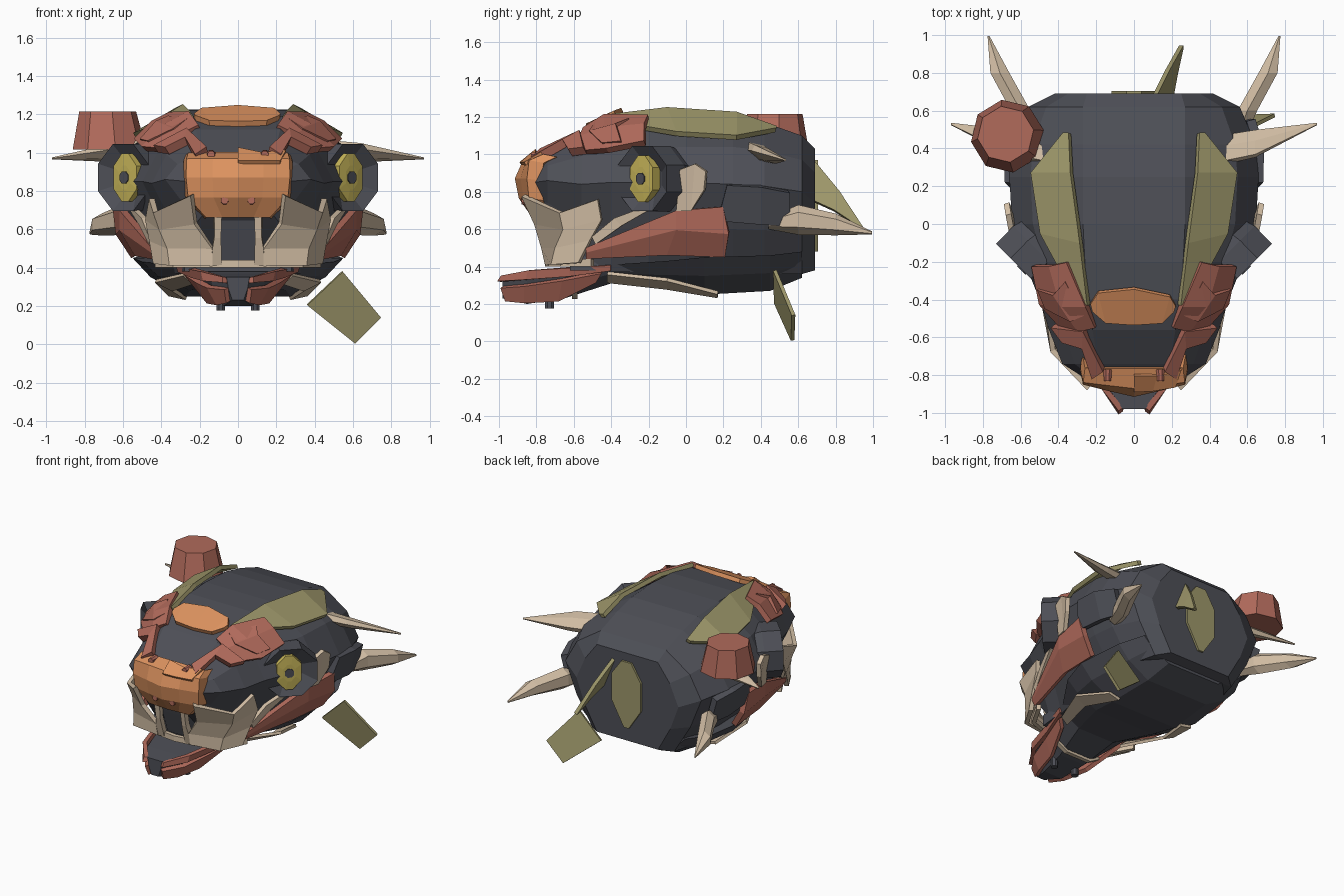
import bpy, bmesh, math
from mathutils import Vector


def material(name, rgb):
    m = bpy.data.materials.new(name)
    m.diffuse_color = (*rgb, 1)
    return m


SLATE = material("slate", (0.075, 0.078, 0.094))
RED = material("brick_red", (0.44, 0.145, 0.105))
ORANGE = material("orange", (0.72, 0.29, 0.115))
OLIVE = material("olive", (0.34, 0.31, 0.145))
BONE = material("bone", (0.64, 0.51, 0.37))
YELLOW = material("yellow", (0.57, 0.46, 0.10))


def grid(name, rows, mat, thick=0.0, closed=False, mirror=False):
    """Skin rows of points; closed rows become a capped loft, open rows a plate."""
    bm = bmesh.new()
    for s in ((1, -1) if mirror else (1,)):
        vs = [[bm.verts.new((p[0] * s, p[1], p[2])) for p in r] for r in rows]
        n = len(rows[0])
        for a, b in zip(vs, vs[1:]):
            for i in range(n if closed else n - 1):
                j = (i + 1) % n
                bm.faces.new((a[i], a[j], b[j], b[i]))
        if closed:
            bm.faces.new(vs[0])
            bm.faces.new(vs[-1])
    bmesh.ops.remove_doubles(bm, verts=bm.verts, dist=0.0005)
    bmesh.ops.recalc_face_normals(bm, faces=bm.faces)
    me = bpy.data.meshes.new(name)
    bm.to_mesh(me)
    bm.free()
    me.materials.append(mat)
    ob = bpy.data.objects.new(name, me)
    bpy.context.collection.objects.link(ob)
    if thick:
        mod = ob.modifiers.new("thickness", "SOLIDIFY")
        mod.thickness, mod.offset = thick, 0
    return ob


def pair(name, rows, mat, thick=0.03):
    return grid(name, rows, mat, thick, mirror=True)


def full_ring(half):
    """Complete a right-hand half section with its mirror image."""
    return half + [(-x, y, z) for x, y, z in reversed(half)]


# Skull: y, half width, top half width, top, shoulder, widest height, bottom
skull = []
for y, w, wt, top, sh, mid, bot in (
        (-0.81, 0.27, 0.15, 0.94, 0.91, 0.85, 0.70),
        (-0.74, 0.38, 0.19, 1.00, 0.94, 0.86, 0.62),
        (-0.56, 0.45, 0.22, 1.12, 0.99, 0.84, 0.42),
        (-0.40, 0.50, 0.25, 1.19, 1.01, 0.85, 0.37),
        (-0.20, 0.58, 0.26, 1.22, 1.03, 0.85, 0.37),
        (0.00, 0.645, 0.27, 1.225, 1.04, 0.85, 0.37),
        (0.25, 0.66, 0.27, 1.21, 1.04, 0.84, 0.36),
        (0.42, 0.645, 0.27, 1.17, 1.02, 0.83, 0.36),
        (0.62, 0.56, 0.27, 1.10, 0.97, 0.80, 0.36),
        (0.69, 0.42, 0.25, 1.03, 0.90, 0.74, 0.38)):
    low = bot + 0.5 * (mid - bot)
    k = 0.84 if y > -0.3 else 0.76
    skull.append(full_ring([(wt, y, top), (0.83 * w, y, sh), (w, y, mid),
                            (k * w, y, low), (0.6 * w, y, bot)]))
grid("skull", skull, SLATE, closed=True)

# Lower jaw: y, half width, top, bottom
jaw = []
for y, w, top, bot in ((-0.98, 0.06, 0.35, 0.23), (-0.85, 0.15, 0.36, 0.20),
                       (-0.65, 0.21, 0.37, 0.23), (-0.40, 0.30, 0.41, 0.31),
                       (-0.10, 0.50, 0.43, 0.28), (0.10, 0.55, 0.45, 0.25),
                       (0.45, 0.51, 0.46, 0.27), (0.62, 0.43, 0.48, 0.34)):
    jaw.append(full_ring([(w, y, top), (0.83 * w, y, (top + bot) / 2), (0.5 * w, y, bot)]))
grid("lower_jaw", jaw, SLATE, closed=True)

# Muzzle between the cheek plates, with the palate behind
grid("muzzle", [[(-0.12, -0.5, z), (0.12, -0.5, z), (w, y, z), (-w, y, z)]
                for z, w, y in ((0.43, 0.09, -0.70), (0.60, 0.10, -0.75), (0.78, 0.13, -0.80))],
     SLATE, closed=True)
grid("palate", [[(-0.30, -0.4, z), (0.30, -0.4, z), (0.28, -0.62, z), (-0.28, -0.62, z)]
                for z in (0.38, 0.46)], SLATE, closed=True)
pair("muzzle_column", [[(0.085, -0.79, 0.71), (0.09, -0.77, 0.56), (0.085, -0.73, 0.42)],
                       [(0.125, -0.80, 0.72), (0.125, -0.77, 0.56), (0.15, -0.73, 0.41)]], BONE, 0.04)
grid("upper_lip", [[(-0.42, -0.50, z), (-0.33, -0.66, z), (-0.16, -0.72, z), (0, -0.74, z),
                    (0.16, -0.72, z), (0.33, -0.66, z), (0.42, -0.50, z)] for z in (0.40, 0.44)],
     BONE, 0.03)

# Crown strips
pair("crown_strip", [
    [(0.24, -0.43, 1.20), (0.28, -0.10, 1.24), (0.33, 0.27, 1.215), (0.34, 0.48, 1.14)],
    [(0.30, -0.40, 1.17), (0.49, -0.05, 1.11), (0.54, 0.27, 1.09), (0.37, 0.48, 1.13)]], OLIVE)

# Brow plates
pair("brow_plate", [
    [(0.35, -0.20, 1.195), (0.25, -0.43, 1.20), (0.20, -0.54, 1.13)],
    [(0.44, -0.22, 1.15), (0.38, -0.43, 1.13), (0.29, -0.56, 1.085)],
    [(0.53, -0.22, 1.06), (0.49, -0.42, 1.02), (0.37, -0.55, 1.01)]], RED, 0.04)
pair("brow_ridge", [
    [(0.36, -0.30, 1.175), (0.26, -0.48, 1.16)],
    [(0.42, -0.37, 1.15), (0.33, -0.51, 1.11)],
    [(0.50, -0.34, 1.06), (0.46, -0.44, 1.05)]], RED, 0.04)
pair("front_brow", [
    [(0.43, -0.54, 1.02), (0.26, -0.56, 1.11), (0.16, -0.77, 1.01)],
    [(0.37, -0.62, 1.01), (0.27, -0.65, 1.06), (0.22, -0.81, 0.97)]], RED, 0.05)

# Forehead patch and nose plate
grid("forehead_patch", [
    [(-0.23, -0.42, 1.19), (-0.19, -0.36, 1.22), (0, -0.34, 1.235), (0.19, -0.38, 1.22), (0.22, -0.43, 1.19)],
    [(-0.22, -0.46, 1.18), (-0.15, -0.52, 1.155), (0, -0.53, 1.15), (0.15, -0.52, 1.155), (0.21, -0.46, 1.18)]],
     ORANGE, 0.03)
nose = []
for z, w, y, bulge in ((0.99, 0.25, -0.76, 0.00), (0.96, 0.26, -0.83, 0.03),
                       (0.87, 0.26, -0.84, 0.06), (0.77, 0.25, -0.83, 0.05),
                       (0.67, 0.16, -0.80, 0.01)):
    front = [(w * t, y - bulge * (1 - abs(t)), z) for t in (-1, -0.5, 0, 0.5, 1)]
    nose.append([(-w - 0.01, y + 0.07, z - 0.01)] + front + [(w + 0.01, y + 0.07, z - 0.01)])
grid("nose_plate", nose, ORANGE, 0.03)
grid("nose_flap", [[(0, -0.80, 1.02), (0.12, -0.80, 0.995), (0.25, -0.77, 1.005)],
                   [(0, -0.885, 0.95), (0.10, -0.88, 0.95), (0.22, -0.86, 0.95)]], ORANGE, 0.02)


def octagon(c, r, u, v, ru=1.0, n=8, phase=0.5):
    return [tuple(c + u * (r * ru * math.cos(a)) + v * (r * math.sin(a)))
            for a in (2 * math.pi * (i + phase) / n for i in range(n))]


X, Y, Z = Vector((1, 0, 0)), Vector((0, 1, 0)), Vector((0, 0, 1))

# Studs on the nose
for name, x, y, z in (("upper_stud", 0.14, -0.80, 0.99), ("lower_stud", 0.07, -0.85, 0.75)):
    c = Vector((x, y, z))
    grid(name, [octagon(c + Y * d, r, X, Z) for d, r in ((0.03, 0.025), (-0.03, 0.02))],
         RED, closed=True, mirror=True)

# Cheek plates
pair("cheek_plate", [
    [(0.24, -0.87, 0.78), (0.22, -0.80, 0.63), (0.13, -0.76, 0.50), (0.13, -0.74, 0.41)],
    [(0.43, -0.67, 0.69), (0.40, -0.65, 0.60), (0.36, -0.69, 0.50), (0.35, -0.71, 0.41)],
    [(0.45, -0.47, 0.76), (0.47, -0.45, 0.65), (0.45, -0.51, 0.54), (0.43, -0.57, 0.42)]], BONE)
pair("cheek_spike", [[(0.45, -0.50, 0.56), (0.49, -0.38, 0.66), (0.55, -0.22, 0.72)],
                     [(0.45, -0.48, 0.52), (0.50, -0.34, 0.62), (0.55, -0.20, 0.70)]], BONE)
pair("side_cheek", [
    [(0.43, -0.53, 0.50), (0.60, -0.05, 0.70), (0.635, 0.20, 0.72)],
    [(0.43, -0.53, 0.48), (0.60, -0.05, 0.60), (0.62, 0.23, 0.58)],
    [(0.41, -0.53, 0.45), (0.52, -0.10, 0.47), (0.54, 0.21, 0.46)]], RED, 0.04)
pair("eye_back_plate", [
    [(0.65, -0.03, 0.92), (0.665, 0.05, 0.95), (0.675, 0.11, 0.91)],
    [(0.61, -0.05, 0.70), (0.63, 0.03, 0.70), (0.67, 0.10, 0.81)]], BONE)
pair("temple_plate", [
    [(0.66, 0.22, 0.84), (0.665, 0.40, 0.83), (0.62, 0.55, 0.80)],
    [(0.61, 0.17, 0.65), (0.61, 0.40, 0.63), (0.57, 0.55, 0.62)]], SLATE, 0.05)

# Jaw trims
pair("jaw_lip", [
    [(0.07, -0.98, 0.35), (0.18, -0.84, 0.38), (0.24, -0.62, 0.395), (0.31, -0.40, 0.41)],
    [(0.07, -1.00, 0.32), (0.17, -0.85, 0.33), (0.23, -0.62, 0.35), (0.30, -0.40, 0.38)]], RED)
pair("jaw_side", [
    [(0.06, -0.985, 0.29), (0.15, -0.86, 0.30), (0.21, -0.66, 0.33), (0.27, -0.45, 0.37)],
    [(0.05, -0.96, 0.22), (0.10, -0.86, 0.21), (0.15, -0.68, 0.22), (0.23, -0.48, 0.32)]], RED)
pair("jaw_bone", [
    [(0.28, -0.42, 0.365), (0.43, -0.10, 0.33), (0.36, 0.17, 0.26)],
    [(0.23, -0.42, 0.32), (0.34, -0.10, 0.285), (0.27, 0.17, 0.24)]], BONE, 0.02)
grid("chin_band", [[(-0.18, y, 0.28), (-0.10, y, 0.235), (0.10, y, 0.235), (0.18, y, 0.28)]
                   for y in (-0.61, -0.58)], BONE, 0.02)
grid("chin_nub", [octagon(Vector((0.09, -0.73, z)), 0.025, X, Y) for z in (0.24, 0.175)],
     SLATE, closed=True, mirror=True)

# Eyes: dished cup, tall iris and small pupil facing diagonally forward
out = Vector((0.7071, -0.7071, 0))
side = Vector((0.7071, 0.7071, 0))
eye = Vector((0.60, -0.235, 0.87))
grid("eye_cup", [octagon(eye + out * d, r, side, Z, 1.06) for d, r in
                 ((-0.20, 0.17), (-0.13, 0.19), (0, 0.188), (-0.06, 0.09))],
     SLATE, closed=True, mirror=True)
iris = [(0.025, 0.125), (0.085, 0.06), (0.085, -0.06), (0.025, -0.125),
        (-0.025, -0.125), (-0.085, -0.06), (-0.085, 0.06), (-0.025, 0.125)]
grid("iris", [[tuple(eye + out * d + side * (u * k - 0.01) + Z * (v * k)) for u, v in iris]
              for d, k in ((-0.07, 1.0), (-0.005, 1.0), (0.0, 0.5))],
     YELLOW, closed=True, mirror=True)
grid("pupil", [octagon(eye + out * d - side * 0.01, 0.034, side, Z) for d in (-0.01, 0.006)],
     SLATE, closed=True, mirror=True)


# Horns: flattened spikes
def horn(name, path, u, v):
    rows = [octagon(Vector(c), rv, u, v, ru / rv, 6) for c, ru, rv in path]
    grid(name, rows, BONE, closed=True, mirror=True)


horn("upper_horn", [((0.46, 0.39, 1.01), 0.09, 0.045), ((0.64, 0.425, 1.00), 0.085, 0.035),
                    ((0.97, 0.53, 0.97), 0.006, 0.006)],
     Vector((0, 0.88, -0.47)), Vector((0, 0.47, 0.88)))
horn("lower_horn", [((0.54, 0.44, 0.63), 0.05, 0.03), ((0.60, 0.60, 0.65), 0.06, 0.08),
                    ((0.71, 0.80, 0.625), 0.058, 0.058), ((0.77, 0.995, 0.58), 0.006, 0.008)], X, Z)

# Tapered cup perched on one side
grid("side_cup", [octagon(Vector((-0.67, 0.465, 1.015)), 0.195, X, Y, phase=0.2),
                  octagon(Vector((-0.68, 0.475, 1.215)), 0.15, X, Y, phase=0.2)], RED, closed=True)

# Back patch, back fin and hanging tag
grid("back_patch", [[(-0.04, 0.695, 0.97), (-0.12, 0.695, 0.84), (-0.12, 0.695, 0.63), (-0.02, 0.695, 0.48)],
                    [(0.04, 0.695, 0.97), (0.12, 0.695, 0.86), (0.12, 0.695, 0.66), (0.02, 0.695, 0.48)]],
     OLIVE, 0.02)
grid("back_fin", [[(0.11, 0.68, 0.97), (0.18, 0.82, 0.80), (0.25, 0.945, 0.61)],
                  [(0.20, 0.68, 0.75), (0.22, 0.79, 0.70), (0.25, 0.925, 0.61)]], OLIVE, 0.025)
grid("hanging_tag", [[(0.36, 0.48, 0.205), (0.545, 0.475, 0.38)],
                     [(0.61, 0.57, 0.005), (0.745, 0.575, 0.14)]], OLIVE, 0.02)
